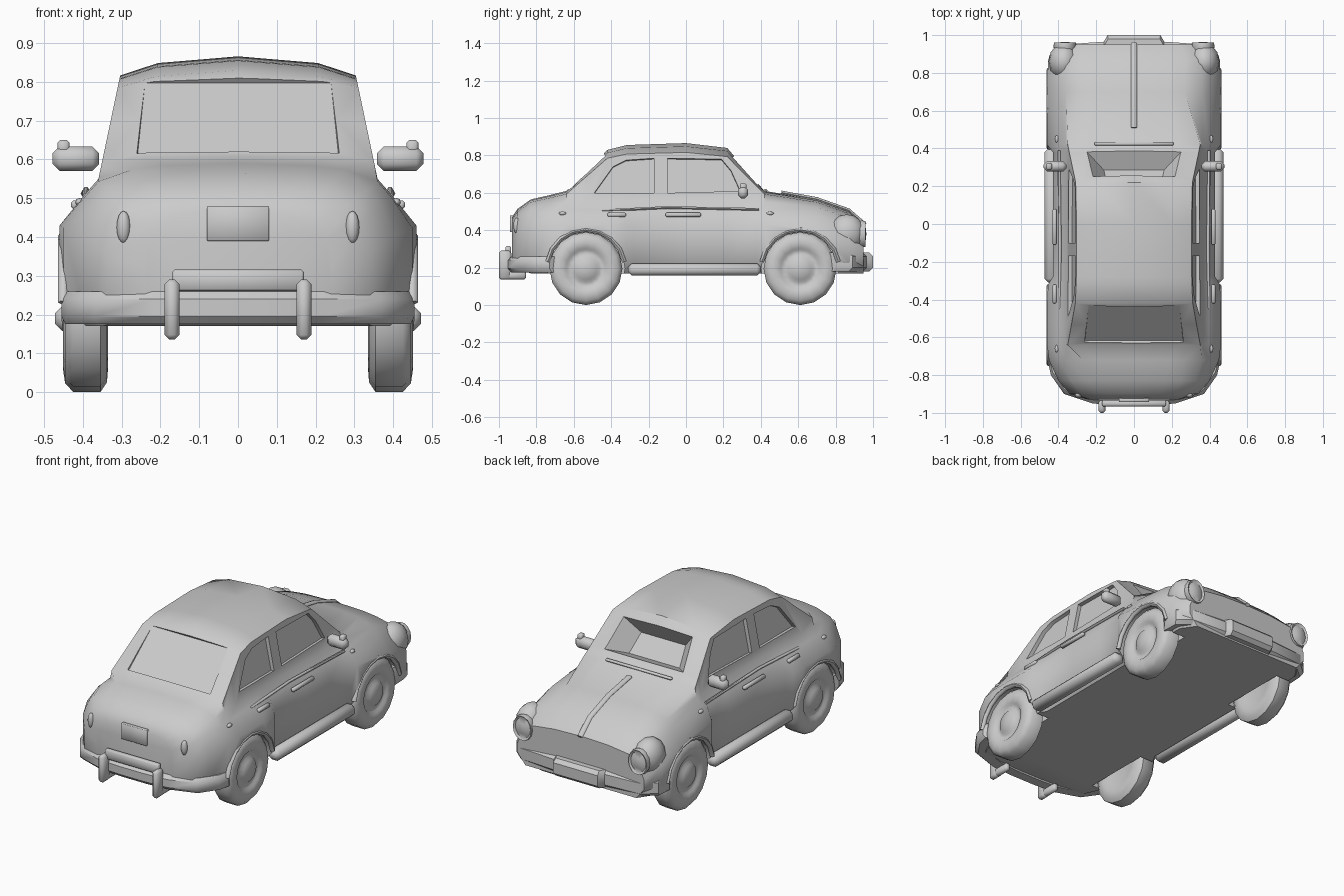
import bpy
import bmesh
from math import cos, sin, pi, radians
from mathutils import Vector, Matrix

default_cube = bpy.data.objects.get("Cube")
if default_cube:
    bpy.data.objects.remove(default_cube, do_unlink=True)

GREY = (0.6, 0.6, 0.6, 1.0)
paint = bpy.data.materials.new("light grey paint")
paint.use_nodes = True
paint.diffuse_color = GREY
for node in paint.node_tree.nodes:
    if node.type == 'BSDF_PRINCIPLED':
        node.inputs["Base Color"].default_value = GREY

SIDES = {"left": 1, "right": -1}
AXLES = {"rear": -.535, "front": .61}
WHEEL_RADIUS = .195
ARCH_RADIUS = .208


def shade(ob, angle):
    """Smooth shading that keeps edges sharper than the angle."""
    bpy.ops.object.select_all(action='DESELECT')
    ob.select_set(True)
    bpy.context.view_layer.objects.active = ob
    bpy.ops.object.shade_smooth_by_angle(angle=radians(angle))


def finish(name, bm, angle):
    """Turn a bmesh into a painted object."""
    bmesh.ops.recalc_face_normals(bm, faces=bm.faces[:])
    mesh = bpy.data.meshes.new(name)
    bm.to_mesh(mesh)
    bm.free()
    mesh.materials.append(paint)
    ob = bpy.data.objects.new(name, mesh)
    bpy.context.scene.collection.objects.link(ob)
    shade(ob, angle)
    return ob


def loft(name, rings, angle=40):
    """Skin equal-length point rings and cap both ends."""
    bm = bmesh.new()
    rows = [[bm.verts.new(point) for point in ring] for ring in rings]
    count = len(rows[0])
    for near, far in zip(rows, rows[1:]):
        for i in range(count):
            j = (i + 1) % count
            bm.faces.new((near[i], near[j], far[j], far[i]))
    bm.faces.new(rows[0])
    bm.faces.new(rows[-1])
    return finish(name, bm, angle)


def placed(center, size):
    return Matrix.Translation(center) @ Matrix.Diagonal((*size, 1))


def box(name, center, size, bevel=.006):
    bm = bmesh.new()
    bmesh.ops.create_cube(bm, size=1, matrix=placed(center, size))
    bmesh.ops.bevel(bm, geom=bm.edges[:], offset=bevel, segments=1, affect='EDGES')
    return finish(name, bm, 50)


def ball(name, center, radii):
    bm = bmesh.new()
    bmesh.ops.create_uvsphere(bm, u_segments=12, v_segments=8, radius=1, matrix=placed(center, radii))
    return finish(name, bm, 60)


def tube(name, path, across, thick, sides=8):
    """Sweep an ellipse along a path, keeping its width along x."""
    path = [Vector(point) for point in path]
    axis = Vector((1, 0, 0))
    turns = [2 * pi * k / sides for k in range(sides)]
    last = len(path) - 1
    rings = []
    for i, point in enumerate(path):
        run = (path[min(i + 1, last)] - path[max(i - 1, 0)]).normalized()
        rise = axis.cross(run)
        rings.append([point + axis * across * cos(t) + rise * thick * sin(t) for t in turns])
    return loft(name, rings, 60)


def lathe(name, profile, center, axis, segments=16, stretch=1):
    """Spin (along, radius) pairs round the x or y axis."""
    turns = [2 * pi * k / segments for k in range(segments)]
    rings = []
    for along, radius in profile:
        circle = [(radius * cos(t), radius * sin(t) * stretch) for t in turns]
        rings.append([Vector(center) + Vector((along, u, v) if axis == "x" else (u, along, v))
                      for u, v in circle])
    return loft(name, rings, 55)


def window_cutter(outline, normal, depth, taper=1):
    """Prism through a surface outline, sunk by depth and narrowed by taper."""
    points = [Vector(point) for point in outline]
    normal = Vector(normal).normalized()
    middle = sum(points, Vector()) / len(points)
    inner = [middle + (point - middle) * taper - normal * depth for point in points]
    return loft("cutter", [[point + normal * .04 for point in points], inner])


def pillar_x(z):
    """Half-width of the cabin, leaning inwards above the belt."""
    return .36 - .21 * (z - .55)


def body_section(y, width, crown):
    """Full cross-section; shoulder, belt and roof edge follow from width and crown."""
    floor = .19 if width < .4 else .17
    belt = min(.36, width * .83)
    belt_z = min(.55, crown * .87 + .03)
    edge_z = crown - .015 - max(0, crown - .6) * .13
    edge = pillar_x(edge_z) if crown > .6 else belt * .75
    shoulder = min(belt + .035, width - .01)
    half = [(0, floor), (width - .05, floor), (width, floor + .06), (width, belt_z - .12),
            (shoulder, belt_z - .04), (belt, belt_z), (edge, edge_z),
            (edge * .68, crown - (crown - edge_z) * .35), (0, crown)]
    return [(x, y, z) for x, z in half + [(-x, z) for x, z in half[-2:0:-1]]]


# Body shell: position along the car, half-width, crown height
stations = [
    (-.93, .24, .47), (-.90, .34, .515), (-.83, .40, .565), (-.72, .45, .59),
    (-.64, .46, .61), (-.53, .46, .72), (-.42, .46, .83), (-.32, .455, .855),
    (-.28, .43, .857), (0, .43, .866), (.22, .43, .84), (.38, .43, .655),
    (.42, .46, .61), (.70, .46, .565), (.87, .455, .505), (.95, .40, .43),
]
body = loft("body_shell", [body_section(*station) for station in stations])

# Wheel wells and recessed windows
rear_side = [(-.49, .60), (-.39, .74), (-.32, .775), (-.17, .785), (-.17, .60)]
front_side = [(-.10, .60), (-.10, .785), (.19, .78), (.24, .72), (.29, .61)]
cutters = []
for s in SIDES.values():
    for y in AXLES.values():
        cutters.append(lathe("cutter", [(0, ARCH_RADIUS), (s * .3, ARCH_RADIUS)],
                             (s * .325, y, WHEEL_RADIUS), "x"))
    for outline in (rear_side, front_side):
        glass = [(s * pillar_x(z), y, z) for y, z in outline]
        cutters.append(window_cutter(glass, (s, 0, .21), .022))


def end_window(low, high, normal, depth, taper):
    """Cutter for a symmetric sloping window, from (half-width, y, z) edges."""
    (a, y, z), (b, top_y, top_z) = low, high
    outline = [(-a, y, z), (a, y, z), (b, top_y, top_z), (-b, top_y, top_z)]
    return window_cutter(outline, normal, depth, taper)


cutters.append(end_window((.27, -.63, .615), (.25, -.435, .81), (0, -1, 1), .013, .96))
cutters.append(end_window((.29, .395, .635), (.255, .245, .805), (0, .755, .656), .1, .55))
for tool in cutters:
    tool.hide_render = True
    cut = body.modifiers.new("cut", 'BOOLEAN')
    cut.operation, cut.solver, cut.object = 'DIFFERENCE', 'EXACT', tool
bpy.context.view_layer.update()
evaluated = body.evaluated_get(bpy.context.evaluated_depsgraph_get())
baked = bpy.data.meshes.new_from_object(evaluated)
body.modifiers.clear()
body.data = baked
for tool in cutters:
    bpy.data.objects.remove(tool, do_unlink=True)
shade(body, 50)

# Wheels with hub caps, and arch lips
tyre = [(.012, .02), (.01, .1), (0, .13), (.003, .17), (.02, WHEEL_RADIUS), (.09, WHEEL_RADIUS),
        (.111, .172), (.116, .14), (.11, .11), (.1, .1), (.1, .075), (.114, .06), (.12, .01)]
arc = [radians(10 + 20 * k) for k in range(9)]
for side, s in SIDES.items():
    for end, y in AXLES.items():
        hub = Vector((s * .335, y, WHEEL_RADIUS))
        lathe(f"{end}_{side}_wheel", [(s * along, radius) for along, radius in tyre], hub, "x")
        lip = [hub + Vector((s * .115, ARCH_RADIUS * cos(t), ARCH_RADIUS * sin(t))) for t in arc]
        tube(f"{end}_{side}_arch_lip", lip, .014, .014, 6)


# Bumpers wrap round the ends
def bumper(name, half_path, low, high):
    path = [(-x, y) for x, y in half_path] + half_path[::-1]
    rings = []
    for x, y in path:
        section = [(.98, low), (1, low + .02), (1, high - .02), (.98, high), (.92, high), (.92, low)]
        rings.append([(x * scale, y * scale, z) for scale, z in section])
    loft(name, rings)


bumper("rear_bumper", [(.455, -.73), (.44, -.80), (.37, -.90), (.22, -.95), (.08, -.96)], .175, .26)
bumper("front_bumper", [(.455, .80), (.45, .89), (.38, .95), (.16, .965), (.14, 1)], .18, .28)
box("rear_bumper_bar", (0, -.95, .288), (.34, .03, .055))
box("rear_number_plate", (0, -.932, .435), (.16, .02, .09), .002)
box("windscreen_cowl", (0, .425, .612), (.42, .02, .015))
tube("bonnet_strip", [(0, .51, .602), (0, .70, .567), (0, .87, .507), (0, .958, .43)], .016, .01)

# Paired fittings
lamp = [(-.04, .05), (0, .062), (.02, .058), (.012, .048), (.022, .025), (.024, .005)]
for side, s in SIDES.items():
    box(f"{side}_running_board", (s * .435, .045, .19), (.075, .71, .066), .02)
    box(f"{side}_overrider", (s * .17, -.967, .213), (.038, .066, .155), .012)
    box(f"{side}_overrider_foot", (s * .17, -.925, .16), (.034, .14, .045), .01)
    ball(f"{side}_fender_nose", (s * .372, .86, .385), (.08, .098, .1))
    lathe(f"{side}_headlight", lamp, (s * .365, .94, .38), "y", 14, 1.2)
    ball(f"{side}_tail_light", (s * .295, -.905, .425), (.018, .018, .042))
    for end, y in {"rear": -.66, "front": .45}.items():
        ball(f"{side}_{end}_marker", (s * .408, y, .49), (.012, .02, .01))
    for end, y, length in (("rear", -.37, .10), ("front", -.015, .19)):
        box(f"{side}_{end}_handle", (s * .42, y, .483), (.022, length, .022))
    trim = [(s * .394, -.45, .505), (s * .392, -.1, .522), (s * .398, .39, .512)]
    tube(f"{side}_belt_trim", trim, .008, .008, 6)
    box(f"{side}_mirror", (s * .418, .305, .602), (.12, .055, .064), .018)
    box(f"{side}_mirror_tip", (s * .45, .305, .63), (.03, .035, .04))
